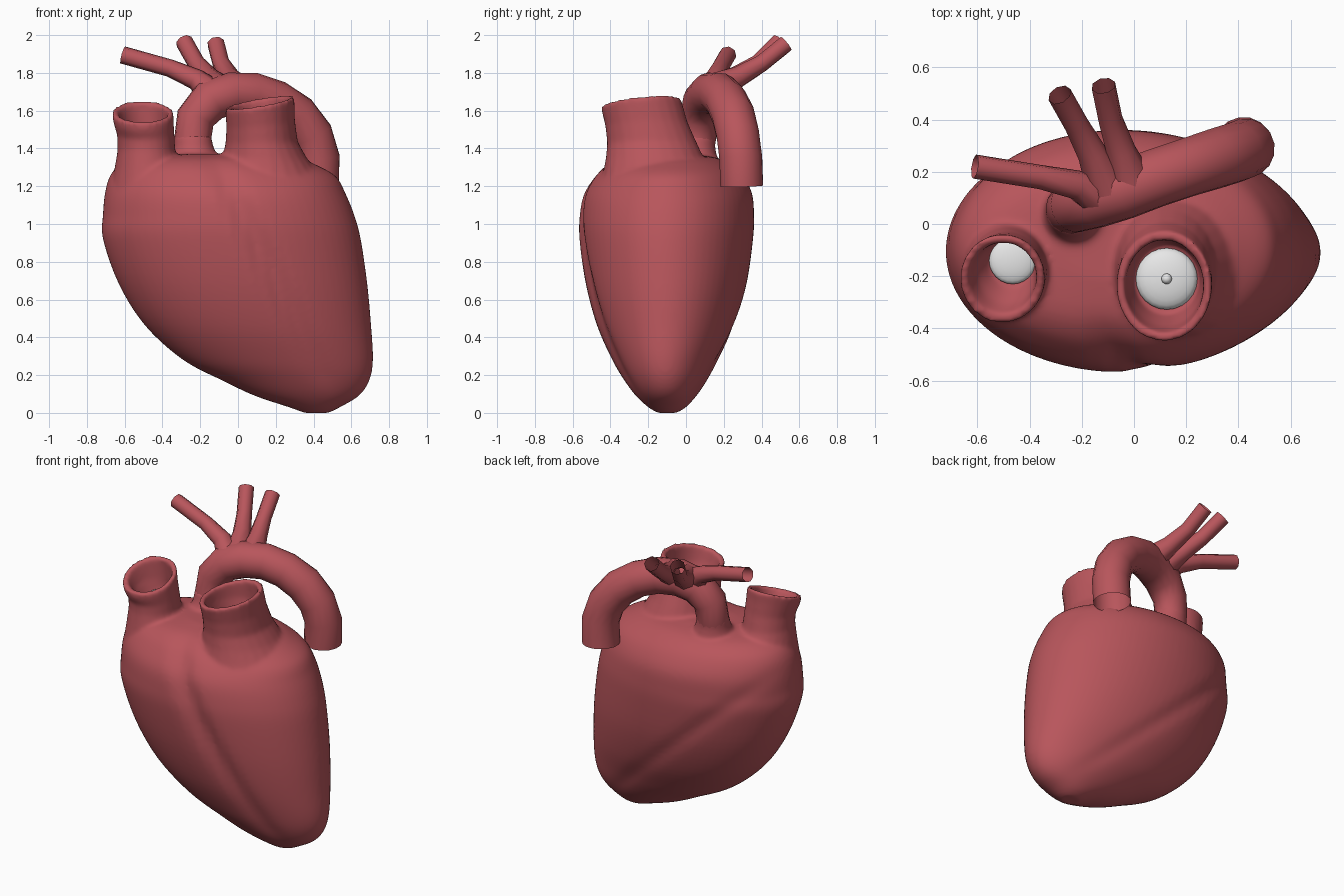
import bpy, bmesh, math
from mathutils import Vector

if "Cube" in bpy.data.objects:
    bpy.data.objects.remove(bpy.data.objects["Cube"])


def material(name, rgb):
    m = bpy.data.materials.new(name)
    m.diffuse_color = (*rgb, 1)
    m.use_nodes = True
    m.node_tree.nodes["Principled BSDF"].inputs["Base Color"].default_value = m.diffuse_color
    return m


RED = material("muscle red", (0.48, 0.092, 0.106))
WHITE = material("valve white", (0.8, 0.8, 0.8))


def finish(bm, name, mat, angle=65):
    bmesh.ops.recalc_face_normals(bm, faces=bm.faces)
    me = bpy.data.meshes.new(name)
    bm.to_mesh(me)
    bm.free()
    me.materials.append(mat)
    ob = bpy.data.objects.new(name, me)
    bpy.context.collection.objects.link(ob)
    bpy.ops.object.select_all(action='DESELECT')
    ob.select_set(True)
    bpy.context.view_layer.objects.active = ob
    bpy.ops.object.shade_smooth_by_angle(angle=math.radians(angle))
    return ob


def add_loft(bm, rings, cap_start=True, cap_end=True):
    vs = [[bm.verts.new(p) for p in r] for r in rings]
    n = len(rings[0])
    for a, b in zip(vs, vs[1:]):
        for i in range(n):
            j = (i + 1) % n
            bm.faces.new((a[i], a[j], b[j], b[i]))
    if cap_start:
        bm.faces.new(vs[0][::-1])
    if cap_end:
        bm.faces.new(vs[-1])


def flat_ring(cx, cy, z, rx, ry, sx=0, sy=0, n=24):
    """Horizontal ellipse whose height can slope along x and y."""
    out = []
    for i in range(n):
        t = math.tau * (i + 0.5) / n
        x, y = rx * math.cos(t), ry * math.sin(t)
        out.append((cx + x, cy + y, z + sx * x + sy * y))
    return out


def smooth_rows(rows, steps=5):
    """Catmull-Rom interpolation between rows of numbers."""
    out = []
    for i in range(len(rows) - 1):
        quad = (rows[max(i - 1, 0)], rows[i], rows[i + 1],
                rows[min(i + 2, len(rows) - 1)])
        for s in range(steps):
            t = s / steps
            out.append([b + 0.5 * t * (c - a + t * (2 * a - 5 * b + 4 * c - d
                        + t * (3 * (b - c) + d - a)))
                        for a, b, c, d in zip(*quad)])
    return out + [list(rows[-1])]


def tube_rings(path, radii, n):
    """Round rings carried along a path without twisting."""
    pts = [Vector(p) for p in path]
    rings, u = [], Vector((0, 1, 0))
    for i, p in enumerate(pts):
        t = (pts[min(i + 1, len(pts) - 1)] - pts[max(i - 1, 0)]).normalized()
        u = (u - t * u.dot(t)).normalized()
        v = t.cross(u)
        rings.append([p + (u * math.cos(a) + v * math.sin(a)) * radii[i]
                      for a in (math.tau * k / n for k in range(n))])
    return rings


def vessel(name, rings):
    bm = bmesh.new()
    add_loft(bm, rings, False, False)
    finish(bm, name, RED)


# Heart body: stacked slices (z, left, right, front, back) with shallow grooves
slices = [
    (0.0, 0.35, 0.48, -0.15, -0.05), (0.03, 0.27, 0.54, -0.20, 0.0),
    (0.09, 0.09, 0.64, -0.265, 0.055), (0.17, -0.08, 0.695, -0.325, 0.11),
    (0.28, -0.29, 0.715, -0.39, 0.17), (0.46, -0.49, 0.705, -0.47, 0.255),
    (0.68, -0.63, 0.685, -0.53, 0.32), (0.92, -0.715, 0.65, -0.565, 0.355),
    (1.05, -0.715, 0.615, -0.565, 0.36), (1.16, -0.705, 0.57, -0.545, 0.35),
    (1.25, -0.68, 0.52, -0.49, 0.305), (1.31, -0.63, 0.42, -0.43, 0.245),
    (1.35, -0.53, 0.31, -0.35, 0.165), (1.37, -0.30, 0.10, -0.22, 0.04),
]
body = []
for z, xl, xr, yf, yb in smooth_rows(slices):
    cx, cy, rx, ry = (xl + xr) / 2, (yf + yb) / 2, (xr - xl) / 2, (yb - yf) / 2
    ring = []
    for i in range(72):
        a = math.tau * i / 72
        x, y = cx + rx * math.cos(a), ry * math.sin(a)
        groove = 0.55 - 0.5 * z if y < 0 else 0.5 - 1.1 * (z - 0.1)
        depth = (0.065 if y < 0 else 0.035) * min(1, z / 0.2)
        y *= 1 - depth * math.exp(-((x - groove) / 0.07) ** 2)
        ring.append((x, cy + y, z))
    body.append(ring)

# Wide front artery: flared root, sloping rim, hollow inside
trunk = [
    flat_ring(0.14, -0.15, 1.10, 0.37, 0.34),
    flat_ring(0.145, -0.155, 1.25, 0.295, 0.29),
    flat_ring(0.14, -0.165, 1.35, 0.225, 0.26),
    flat_ring(0.125, -0.18, 1.43, 0.192, 0.238, 0.03, 0),
    flat_ring(0.12, -0.21, 1.53, 0.182, 0.218, 0.1, 0.05),
    flat_ring(0.115, -0.24, 1.645, 0.184, 0.213, 0.17, 0.1),
    flat_ring(0.115, -0.24, 1.643, 0.152, 0.178, 0.17, 0.1),
    flat_ring(0.12, -0.225, 1.54, 0.146, 0.17),
    flat_ring(0.125, -0.21, 1.43, 0.125, 0.135),
]

# Left vein: flared lip tilted to the front, narrowing inside
vein = [
    flat_ring(-0.46, -0.15, 1.10, 0.23, 0.25),
    flat_ring(-0.48, -0.165, 1.29, 0.175, 0.20),
    flat_ring(-0.485, -0.18, 1.39, 0.153, 0.17),
    flat_ring(-0.488, -0.19, 1.47, 0.152, 0.16, 0, 0.15),
    flat_ring(-0.50, -0.205, 1.54, 0.160, 0.167, 0, 0.3),
    flat_ring(-0.505, -0.21, 1.595, 0.164, 0.171, 0, 0.36),
    flat_ring(-0.505, -0.21, 1.593, 0.132, 0.138, 0, 0.36),
    flat_ring(-0.487, -0.185, 1.50, 0.115, 0.125, 0, 0.1),
    flat_ring(-0.465, -0.145, 1.42, 0.085, 0.095),
]

# Root of the arched artery
aorta_root = [
    flat_ring(-0.21, 0.0, 1.20, 0.18, 0.18),
    flat_ring(-0.225, 0.03, 1.32, 0.135, 0.14),
    flat_ring(-0.235, 0.05, 1.41, 0.105, 0.105),
    flat_ring(-0.24, 0.06, 1.47, 0.098, 0.098),
]
bm = bmesh.new()
for part in (body, trunk, vein, aorta_root):
    add_loft(bm, part)
heart = finish(bm, "heart_body", RED)
fuse = heart.modifiers.new("fuse", 'REMESH')
fuse.mode = 'VOXEL'
fuse.voxel_size = 0.012
fuse.use_smooth_shade = True
soften = heart.modifiers.new("soften", 'SMOOTH')
soften.factor = 0.5
soften.iterations = 10

# Arched main artery, open at the lower rear end
vessel("aorta", tube_rings([
    (-0.23, 0.04, 1.34), (-0.24, 0.06, 1.45), (-0.225, 0.07, 1.56),
    (-0.15, 0.095, 1.65), (-0.04, 0.13, 1.69), (0.08, 0.175, 1.69),
    (0.20, 0.215, 1.65), (0.31, 0.25, 1.575), (0.39, 0.275, 1.47),
    (0.425, 0.29, 1.35), (0.42, 0.295, 1.20),
], [0.10, 0.098, 0.103, 0.112, 0.113, 0.112, 0.112, 0.115, 0.115, 0.115,
    0.115], 16))

# Three open branches rising from the arch
branches = [
    [(-0.13, 0.10, 1.68), (-0.22, 0.15, 1.765), (-0.36, 0.18, 1.825),
     (-0.61, 0.22, 1.895)],
    [(-0.10, 0.14, 1.71), (-0.16, 0.27, 1.78), (-0.22, 0.38, 1.85),
     (-0.285, 0.495, 1.965)],
    [(-0.01, 0.16, 1.72), (-0.05, 0.28, 1.78), (-0.09, 0.40, 1.85),
     (-0.117, 0.53, 1.955)],
]
for i, path in enumerate(branches):
    vessel(f"arch_branch_{i + 1}",
           tube_rings(path, [0.085, 0.057, 0.047, 0.047], 8))


# Pale valve domes and bead inside the two open vessels
def ball(name, centre, r, flat=1.0):
    bm = bmesh.new()
    bmesh.ops.create_uvsphere(bm, u_segments=24, v_segments=12, radius=r)
    for v in bm.verts:
        v.co.z *= flat
        v.co += Vector(centre)
    finish(bm, name, WHITE)


ball("trunk_valve", (0.125, -0.21, 1.44), 0.118, 0.35)
ball("trunk_valve_bead", (0.125, -0.21, 1.485), 0.02)
ball("vein_valve", (-0.465, -0.14, 1.435), 0.09, 0.3)
